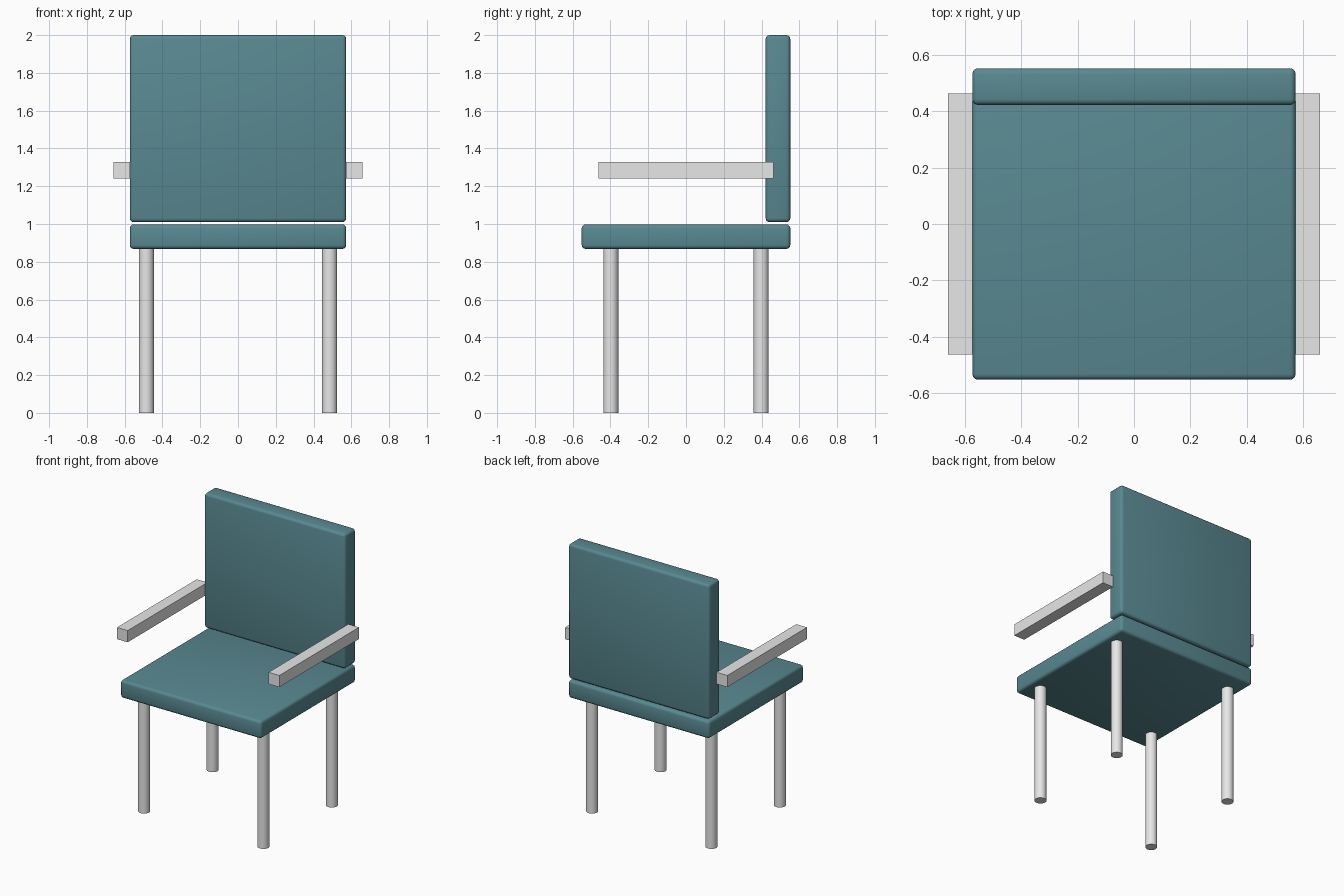
import bpy

cube = bpy.data.objects.get("Cube")
if cube:
    bpy.data.objects.remove(cube, do_unlink=True)


def make_material(name, rgb):
    mat = bpy.data.materials.new(name)
    mat.use_nodes = True
    color = (*rgb, 1.0)
    mat.diffuse_color = color
    mat.node_tree.nodes["Principled BSDF"].inputs["Base Color"].default_value = color
    return mat


teal = make_material("teal_upholstery", (0.10, 0.25, 0.285))
grey = make_material("light_grey_metal", (0.8, 0.8, 0.8))


def box(name, low, high, mat):
    center = [(a + b) / 2 for a, b in zip(low, high)]
    bpy.ops.mesh.primitive_cube_add(size=1, location=center)
    obj = bpy.context.object
    obj.name = name
    obj.scale = [b - a for a, b in zip(low, high)]
    bpy.ops.object.transform_apply(location=False, rotation=False, scale=True)
    obj.data.materials.append(mat)
    return obj


def cushion(name, low, high):
    # Soft block with rounded edges
    obj = box(name, low, high, teal)
    bevel = obj.modifiers.new("rounded_edges", "BEVEL")
    bevel.width = 0.02
    bevel.segments = 3
    bpy.ops.object.shade_smooth()


# Upholstery
cushion("seat", (-0.573, -0.552, 0.868), (0.573, 0.552, 0.998))
cushion("backrest", (-0.573, 0.422, 1.01), (0.573, 0.552, 2.0))

# Armrests and legs, mirrored left and right
leg_height = 0.87
for side, sx in (("left", 1), ("right", -1)):
    inner, outer = sorted((sx * 0.573, sx * 0.66))
    box(f"{side}_armrest", (inner, -0.463, 1.242), (outer, 0.463, 1.328), grey)
    for end, sy in (("front", -1), ("back", 1)):
        bpy.ops.mesh.primitive_cylinder_add(
            vertices=32, radius=0.04, depth=leg_height,
            location=(sx * 0.485, sy * 0.398, leg_height / 2))
        leg = bpy.context.object
        leg.name = f"{end}_{side}_leg"
        leg.data.materials.append(grey)
        bpy.ops.object.shade_smooth_by_angle()
